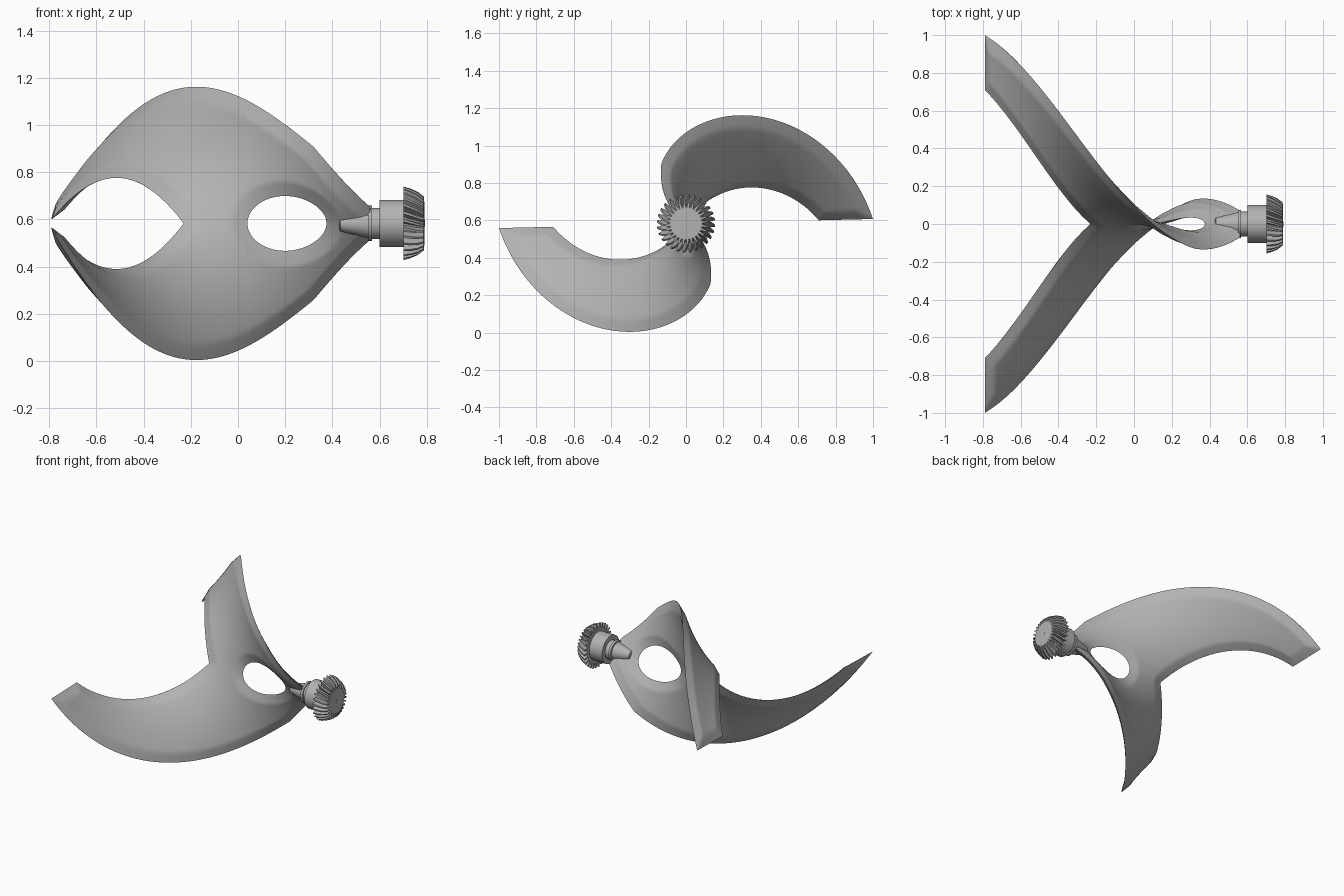
import bpy, bmesh, math
from mathutils import Vector
from mathutils.kdtree import KDTree

if "Cube" in bpy.data.objects:
    bpy.data.objects.remove(bpy.data.objects["Cube"])

AXIS_Z = 0.583      # height of the turning axis
TIP, NOTCH, HOLE_A, HOLE_B, CORNER, END = -0.79, -0.23, 0.04, 0.375, 0.32, 0.56
HALF_THICK, BEVEL = 0.019, 0.065

metal = bpy.data.materials.new("grey_metal")
metal.use_nodes = True
GREY = (0.45, 0.45, 0.45, 1)
metal.diffuse_color = GREY
metal.node_tree.nodes["Principled BSDF"].inputs["Base Color"].default_value = GREY


def finish(name, bm, angle):
    bmesh.ops.remove_doubles(bm, verts=bm.verts, dist=1e-5)
    bmesh.ops.recalc_face_normals(bm, faces=bm.faces)
    mesh = bpy.data.meshes.new(name)
    bm.to_mesh(mesh)
    bm.free()
    obj = bpy.data.objects.new(name, mesh)
    bpy.context.collection.objects.link(obj)
    mesh.materials.append(metal)
    bpy.ops.object.select_all(action='DESELECT')
    obj.select_set(True)
    bpy.context.view_layer.objects.active = obj
    bpy.ops.object.shade_smooth_by_angle(angle=math.radians(angle))
    return obj


# Twisted two-lobed blade: a flat outline wound around the x axis
TURN = math.radians(99.5)


def outer(x):
    if x > CORNER:
        return 0.35 + (0.10 - 0.35) * (x - CORNER) / (END - CORNER)
    t = (x - TIP) / (CORNER - TIP)
    return 1.0 - 0.65 * t + 0.05 * t * (1 - t)


def inner(x):
    if x < NOTCH:
        t = (NOTCH - x) / (NOTCH - TIP)
        return 0.71 * t + 0.16 * t * (1 - t)
    if HOLE_A < x < HOLE_B:
        u = (2 * x - HOLE_A - HOLE_B) / (HOLE_B - HOLE_A)
        return 0.118 * math.sqrt(max(0, 1 - u * u))
    return 0.0


def wind(x, r, offset=0.0):
    a = math.radians(80) + TURN * x
    c, s = math.cos(a), math.sin(a)
    normal = Vector((1, -r * TURN * s, r * TURN * c)).cross(Vector((0, c, s)))
    return Vector((x, r * c, r * s + AXIS_Z)) + normal.normalized() * offset


def span(a, b, n, rounded=False):
    ease = (lambda t: (1 - math.cos(math.pi * t)) / 2) if rounded else (lambda t: t)
    return [a + (b - a) * ease(i / n) for i in range(n + 1)]


rim = []
for sign in (1, -1):
    for x in span(TIP, END, 400):
        rim.append(wind(x, sign * outer(x)))
        if x <= NOTCH:
            rim.append(wind(x, sign * inner(x)))
    rim += [wind(x, sign * inner(x)) for x in span(HOLE_A, HOLE_B, 120, True)]
    rim += [wind(TIP, sign * r) for r in span(inner(TIP), outer(TIP), 60)]
tree = KDTree(len(rim))
for i, p in enumerate(rim):
    tree.insert(p, i)
tree.balance()

columns = (span(TIP, TIP + 0.08, 8)[:-1] + span(TIP + 0.08, NOTCH, 36)[:-1]
           + span(NOTCH, HOLE_A, 20)[:-1] + span(HOLE_A, HOLE_B, 40, True)[:-1]
           + span(HOLE_B, END, 16))
ROWS = 36
bm = bmesh.new()
for sign in (1, -1):
    for side in (1, -1):
        grid = []
        for x in columns:
            line = []
            for j, r in enumerate(span(inner(x), outer(x), ROWS, True)):
                p = wind(x, sign * r)
                on_rim = x == TIP or j == ROWS or (j == 0 and r > 0)
                d = 0 if on_rim else min(1, tree.find(p)[2] / BEVEL)
                line.append(bm.verts.new(wind(x, sign * r, side * HALF_THICK * d)))
            grid.append(line)
        for a, b in zip(grid, grid[1:]):
            for j in range(ROWS):
                bm.faces.new((a[j], b[j], b[j + 1], a[j + 1]))
finish("twisted_blade", bm, 30)


# Rings along the x axis, joined and capped
def loft(name, rings, angle):
    bm = bmesh.new()
    loops = [[bm.verts.new(p) for p in ring] for ring in rings]
    n = len(loops[0])
    for a, b in zip(loops, loops[1:]):
        for i in range(n):
            bm.faces.new((a[i], a[(i + 1) % n], b[(i + 1) % n], b[i]))
    bm.faces.new(loops[0])
    bm.faces.new(loops[-1])
    return finish(name, bm, angle)


def on_axis(x, r, a):
    return Vector((x, r * math.cos(a), AXIS_Z + r * math.sin(a)))


def turned(name, profile, sides=48):
    return loft(name, [[on_axis(x, r, math.tau * i / sides) for i in range(sides)]
                       for x, r in profile], 30)


turned("drive_shaft", [(0.43, 0.028), (0.435, 0.034), (0.55, 0.062), (0.55, 0.075), (0.567, 0.075),
                       (0.567, 0.066), (0.6, 0.066), (0.6, 0.1), (0.71, 0.1)])
turned("centre_pin", [(0.78, 0.014), (0.792, 0.014)], 16)

# Bevel gear with slightly spiralled teeth
TEETH = 28


def gear_ring(x, root, tip, twist):
    ring = []
    for k in range(TEETH):
        for part, r in ((0.0, root), (0.3, root), (0.5, tip), (0.8, tip)):
            ring.append(on_axis(x, r, math.tau * (k + part) / TEETH + twist))
    return ring


loft("bevel_gear", [gear_ring(0.702, 0.1, 0.1, 0), gear_ring(0.702, 0.118, 0.156, 0),
                    gear_ring(0.73, 0.11, 0.148, 0.05), gear_ring(0.76, 0.1, 0.135, 0.11),
                    gear_ring(0.787, 0.088, 0.115, 0.17), gear_ring(0.79, 0.085, 0.085, 0.17)], 25)
